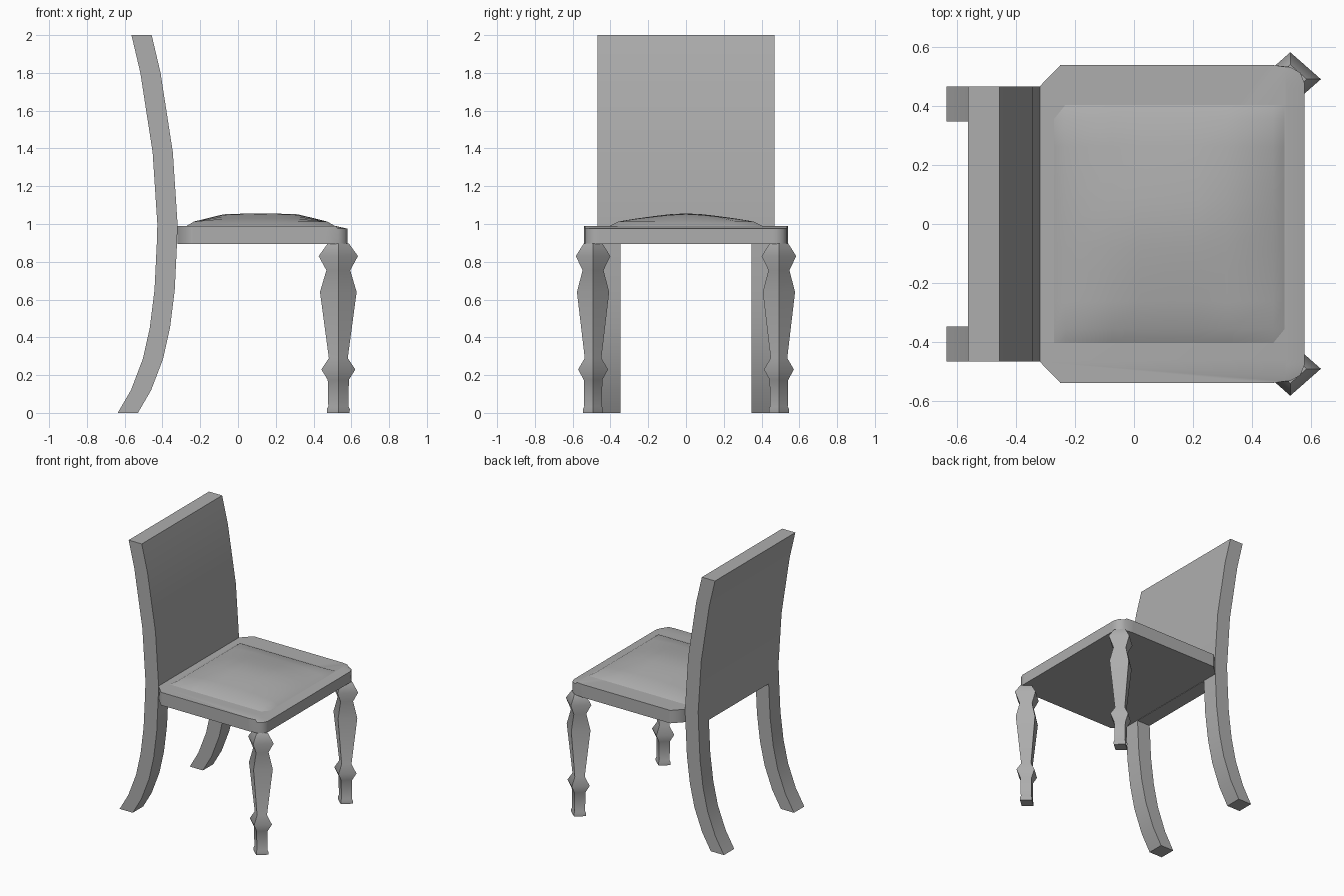
import bpy, bmesh, math

if "Cube" in bpy.data.objects:
    bpy.data.objects.remove(bpy.data.objects["Cube"], do_unlink=True)

GREY = (0.42, 0.42, 0.42, 1)
grey = bpy.data.materials.new("plain_grey")
grey.use_nodes = True
grey.diffuse_color = GREY
grey.node_tree.nodes["Principled BSDF"].inputs["Base Color"].default_value = GREY


def loft(name, rings, closed=True, smooth=30):
    """Skin a stack of equal rings; closed rings are capped at both ends."""
    bm = bmesh.new()
    rows = [[bm.verts.new(p) for p in ring] for ring in rings]
    count = len(rows[0])
    for low, high in zip(rows, rows[1:]):
        for i in range(count if closed else count - 1):
            j = (i + 1) % count
            bm.faces.new((low[i], low[j], high[j], high[i]))
    if closed:
        bm.faces.new(rows[0][::-1])
        bm.faces.new(rows[-1])
        bmesh.ops.recalc_face_normals(bm, faces=bm.faces)
    mesh = bpy.data.meshes.new(name)
    bm.to_mesh(mesh)
    bm.free()
    mesh.materials.append(grey)
    obj = bpy.data.objects.new(name, mesh)
    bpy.context.collection.objects.link(obj)
    bpy.ops.object.select_all(action="DESELECT")
    obj.select_set(True)
    bpy.context.view_layer.objects.active = obj
    bpy.ops.object.shade_smooth_by_angle(angle=math.radians(smooth))


# Curved back and rear legs: front edge x and height, constant depth
THICK = 0.107
leg_path = [(-0.53, 0), (-0.46, 0.12), (-0.397, 0.285), (-0.36, 0.45),
            (-0.335, 0.65), (-0.323, 0.895)]
back_path = [(-0.323, 0.895), (-0.32, 1.0), (-0.345, 1.38), (-0.41, 1.8), (-0.457, 2.0)]


def curved_board(name, path, y0, y1):
    loft(name, [[(x, y0, z), (x, y1, z), (x - THICK, y1, z), (x - THICK, y0, z)]
                for x, z in path])


curved_board("backrest", back_path, -0.468, 0.468)
for side, s in (("left", 1), ("right", -1)):
    curved_board("rear_leg_" + side, leg_path, s * 0.348, s * 0.468)

# Turned front legs with a four-sided section
turning = [(0, 0.06), (0.02, 0.061), (0.035, 0.053), (0.175, 0.056), (0.23, 0.09),
           (0.29, 0.05), (0.64, 0.097), (0.755, 0.063), (0.83, 0.104), (0.897, 0.056)]
for side, s in (("left", 1), ("right", -1)):
    loft("front_leg_" + side,
         [[(0.531 + r * math.cos(a), s * 0.492 + 0.88 * r * math.sin(a), z)
           for a in (k * math.pi / 2 for k in range(4))] for z, r in turning],
         smooth=60)

# Seat slab with clipped corners and a softened front lip
half = [(-0.32, 0.468), (-0.25, 0.54), (-0.24, 0.54), (0.46, 0.54), (0.47, 0.54),
        (0.53, 0.534), (0.565, 0.514), (0.579, 0.48), (0.579, 0.46)]
outline = half + [(x, -y) for x, y in reversed(half)]
loft("seat", [
    [(x, y, 0.895) for x, y in outline],
    [(x, y, 0.975 if x > 0.5 else 0.987) for x, y in outline],
    [(min(x, 0.515 + 0.01 * (0.54 - abs(y))), y, 0.99) for x, y in outline]], smooth=50)

# Cushion: a low rim all round with a dome rising inside it
RIM = 0.35
along_x = [(1, 0), (0.9, RIM), (0.5, 0.93), (0.25, 0.98), (0, 1)]
along_y = [(1, 0), (0.88, RIM), (0.65, 0.59), (0.4, 0.8), (0.2, 0.94), (0, 1)]


def mirrored(profile):
    return [(-t, h) for t, h in profile[:-1]] + profile[::-1]


def cushion_height(hu, hv):
    dome = max(hu - RIM, 0) * max(hv - RIM, 0) / (1 - RIM)
    return 0.99 + 0.066 * (min(hu, hv, RIM) + dome)


loft("cushion", [[(0.12 + 0.392 * u, 0.405 * v, cushion_height(hu, hv))
                  for u, hu in mirrored(along_x)] for v, hv in mirrored(along_y)],
     closed=False, smooth=60)
